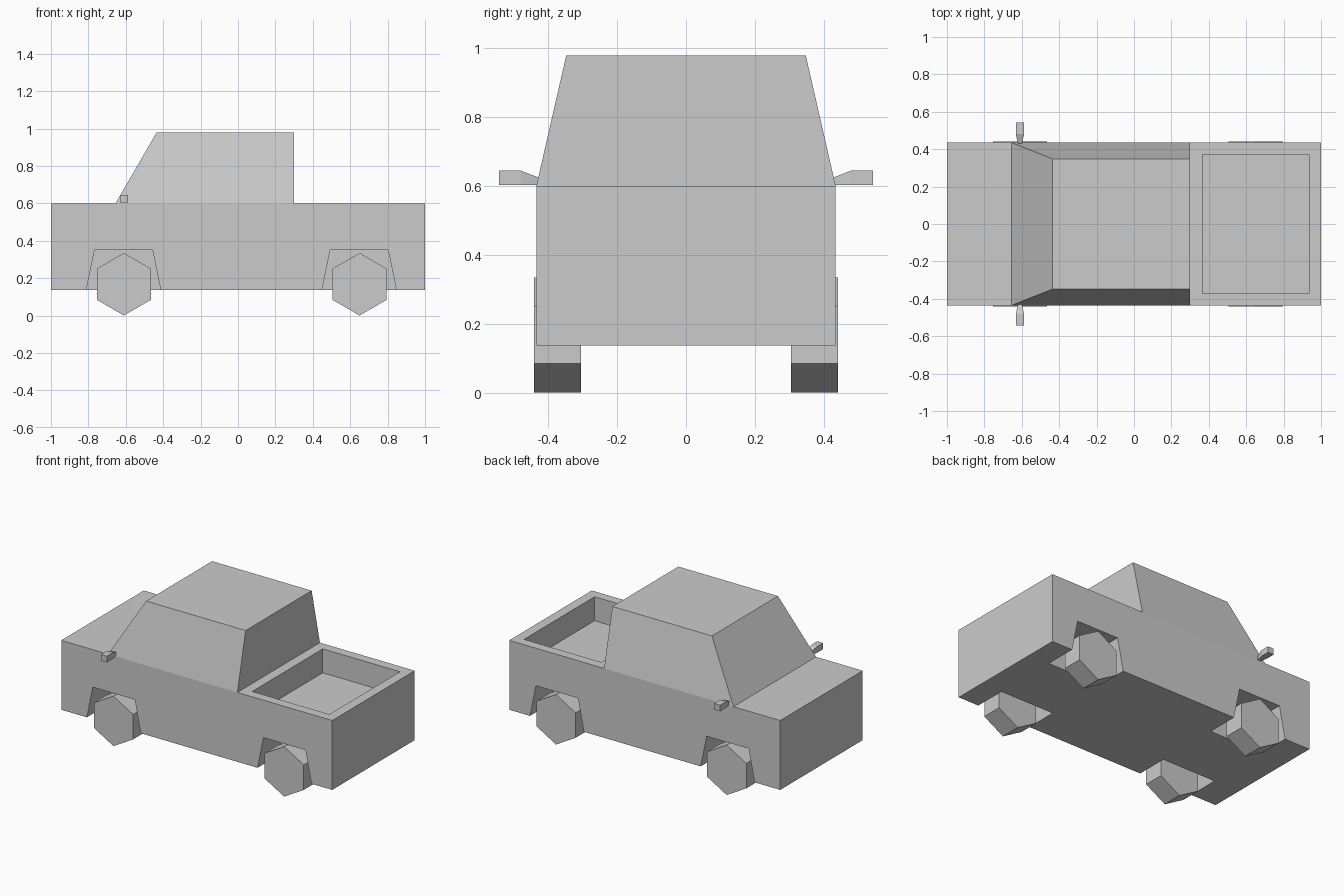
import bpy
import bmesh
import math

cube = bpy.data.objects.get("Cube")
if cube:
    bpy.data.objects.remove(cube, do_unlink=True)

# One plain grey paint for the whole truck
grey = bpy.data.materials.new("plain_grey")
grey.use_nodes = True
paint = (0.6, 0.6, 0.6, 1)
grey.diffuse_color = paint
grey.node_tree.nodes["Principled BSDF"].inputs["Base Color"].default_value = paint


def loft(name, rings, mirrored=False):
    """Skin a row of matching rings, close both ends, optionally mirror across y."""
    bm = bmesh.new()
    loops = [[bm.verts.new(p) for p in ring] for ring in rings]
    for a, b in zip(loops, loops[1:]):
        for i in range(len(a)):
            j = (i + 1) % len(a)
            bm.faces.new((a[i], a[j], b[j], b[i]))
    bm.faces.new(loops[0])
    bm.faces.new(loops[-1])
    bmesh.ops.recalc_face_normals(bm, faces=bm.faces)
    mesh = bpy.data.meshes.new(name)
    bm.to_mesh(mesh)
    bm.free()
    mesh.materials.append(grey)
    obj = bpy.data.objects.new(name, mesh)
    bpy.context.collection.objects.link(obj)
    if mirrored:
        mod = obj.modifiers.new("mirror", 'MIRROR')
        mod.use_axis = (False, True, False)
        mod.use_mirror_merge = False
    return obj


def rect(x0, x1, y, z):
    """Horizontal rectangle, symmetric in y."""
    return [(x0, -y, z), (x1, -y, z), (x1, y, z), (x0, y, z)]


def prism(name, outline, y0, y1):
    """Side-view outline pulled across y, with its mirrored twin."""
    return loft(name, [[(x, y, z) for x, z in outline] for y in (y0, y1)], True)


def cut(target, cutter):
    cutter.hide_render = True
    cutter.hide_set(True)
    mod = target.modifiers.new("cut_" + cutter.name, 'BOOLEAN')
    mod.operation = 'DIFFERENCE'
    mod.solver = 'EXACT'
    mod.object = cutter


# Lower body with an open cargo bed
body = loft("body", [rect(-1, 1, 0.435, 0.137), rect(-1, 1, 0.435, 0.6)])
cut(body, loft("bed_cutter", [rect(0.365, 0.935, 0.372, 0.44),
                              rect(0.365, 0.935, 0.372, 0.7)]))

# Wheels and their flared wells, one pair per axle
for axle, x in (("front", -0.61), ("rear", 0.65)):
    well = [(x - 0.157, 0.35), (x + 0.153, 0.35), (x + 0.217, 0.04), (x - 0.221, 0.04)]
    cut(body, prism(axle + "_well_cutter", well, 0.22, 0.5))
    hexagon = [(x + 0.167 * math.sin(math.radians(a)),
                0.168 + 0.167 * math.cos(math.radians(a))) for a in range(0, 360, 60)]
    prism(axle + "_wheels", hexagon, 0.305, 0.442)

# Bake the cuts, then drop the cutters
bpy.context.view_layer.update()
baked = bpy.data.meshes.new_from_object(body.evaluated_get(bpy.context.evaluated_depsgraph_get()))
body.modifiers.clear()
body.data = baked
for obj in list(bpy.data.objects):
    if obj.name.endswith("_cutter"):
        bpy.data.objects.remove(obj, do_unlink=True)

# Cab with sloped windscreen and sides, upright at the back
loft("cab", [rect(-0.655, 0.3, 0.435, 0.6), rect(-0.435, 0.3, 0.348, 0.98)])


# Side mirrors: a thin stalk widening into a small block
def mirror_ring(y, half, top):
    return [(-0.61 - half, y, 0.604), (-0.61 + half, y, 0.604),
            (-0.61 + half, y, top), (-0.61 - half, y, top)]


loft("side_mirrors", [mirror_ring(0.42, 0.008, 0.622), mirror_ring(0.48, 0.022, 0.645),
                      mirror_ring(0.543, 0.022, 0.645)], True)
